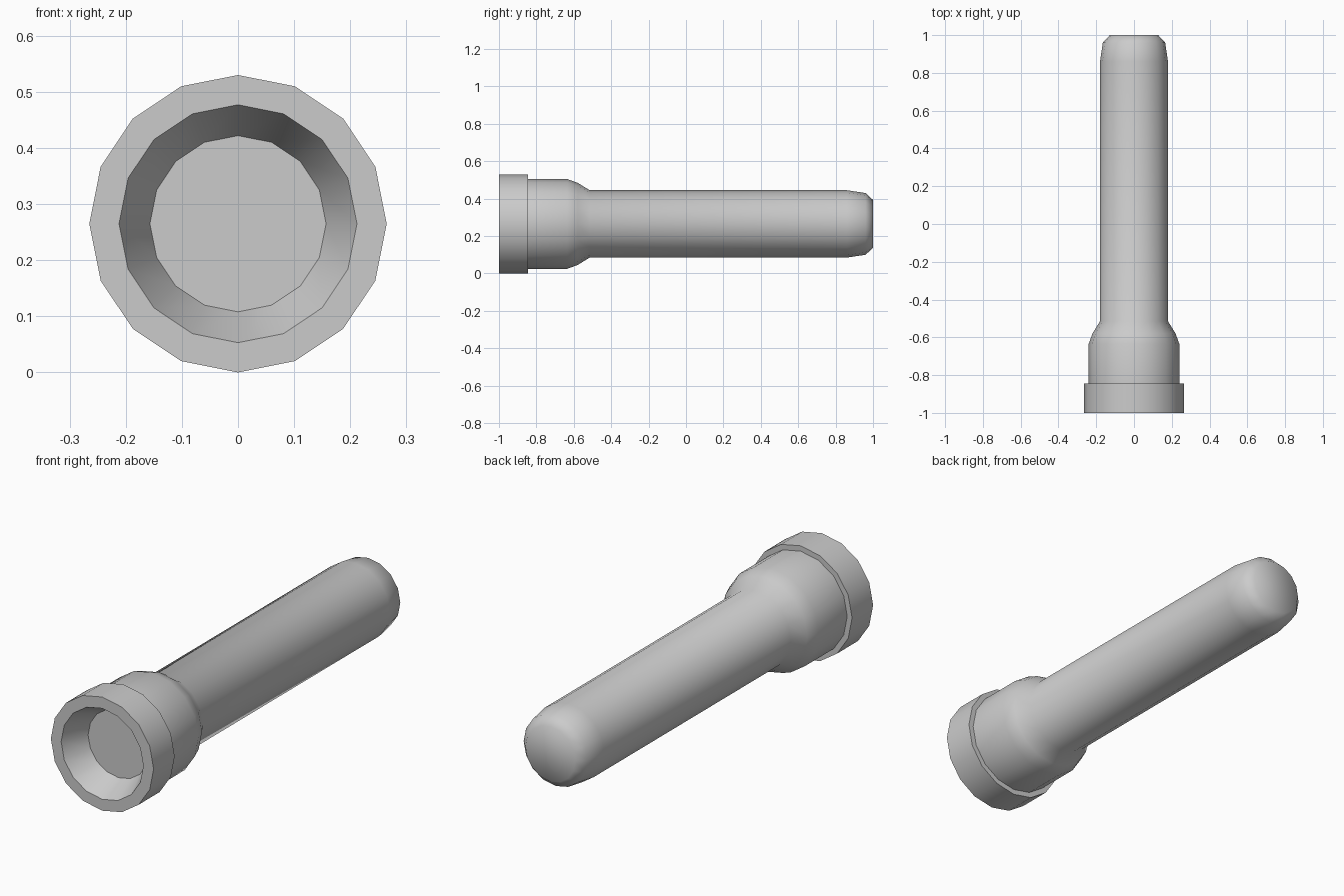
import bpy, bmesh, math

if "Cube" in bpy.data.objects:
    bpy.data.objects.remove(bpy.data.objects["Cube"])

SIDES = 16
R = 0.265  # axis height above the ground


def lathe(name, profile, cap_start=False, cap_end=False):
    """Spin (y, radius) points around the long axis."""
    bm = bmesh.new()
    rings = []
    for y, r in profile:
        rings.append([bm.verts.new((r * math.sin(2 * math.pi * i / SIDES), y,
                                    R + r * math.cos(2 * math.pi * i / SIDES)))
                      for i in range(SIDES)])
    for a, b in zip(rings, rings[1:]):
        for i in range(SIDES):
            j = (i + 1) % SIDES
            bm.faces.new((a[i], a[j], b[j], b[i]))
    if cap_start:
        bm.faces.new(rings[0])
    if cap_end:
        bm.faces.new(rings[-1])
    bmesh.ops.recalc_face_normals(bm, faces=bm.faces)
    mesh = bpy.data.meshes.new(name)
    bm.to_mesh(mesh)
    bm.free()
    ob = bpy.data.objects.new(name, mesh)
    bpy.context.collection.objects.link(ob)
    bpy.ops.object.select_all(action='DESELECT')
    ob.select_set(True)
    bpy.context.view_layer.objects.active = ob
    bpy.ops.object.shade_smooth_by_angle(angle=math.radians(50))
    return ob


# one closed skin: recessed lens, head rim, collar, tapered neck, handle, rounded tail
lathe("torch_body", [
    (-0.88, 0.157),                  # lens edge
    (-1.00, 0.212), (-1.00, 0.265),  # front lip
    (-0.845, 0.265), (-0.845, 0.24), # step behind the head
    (-0.635, 0.24), (-0.58, 0.22),   # collar
    (-0.515, 0.18),                  # neck
    (0.86, 0.18),                    # handle
    (0.96, 0.165), (1.00, 0.128),    # tail
], cap_start=True, cap_end=True)
